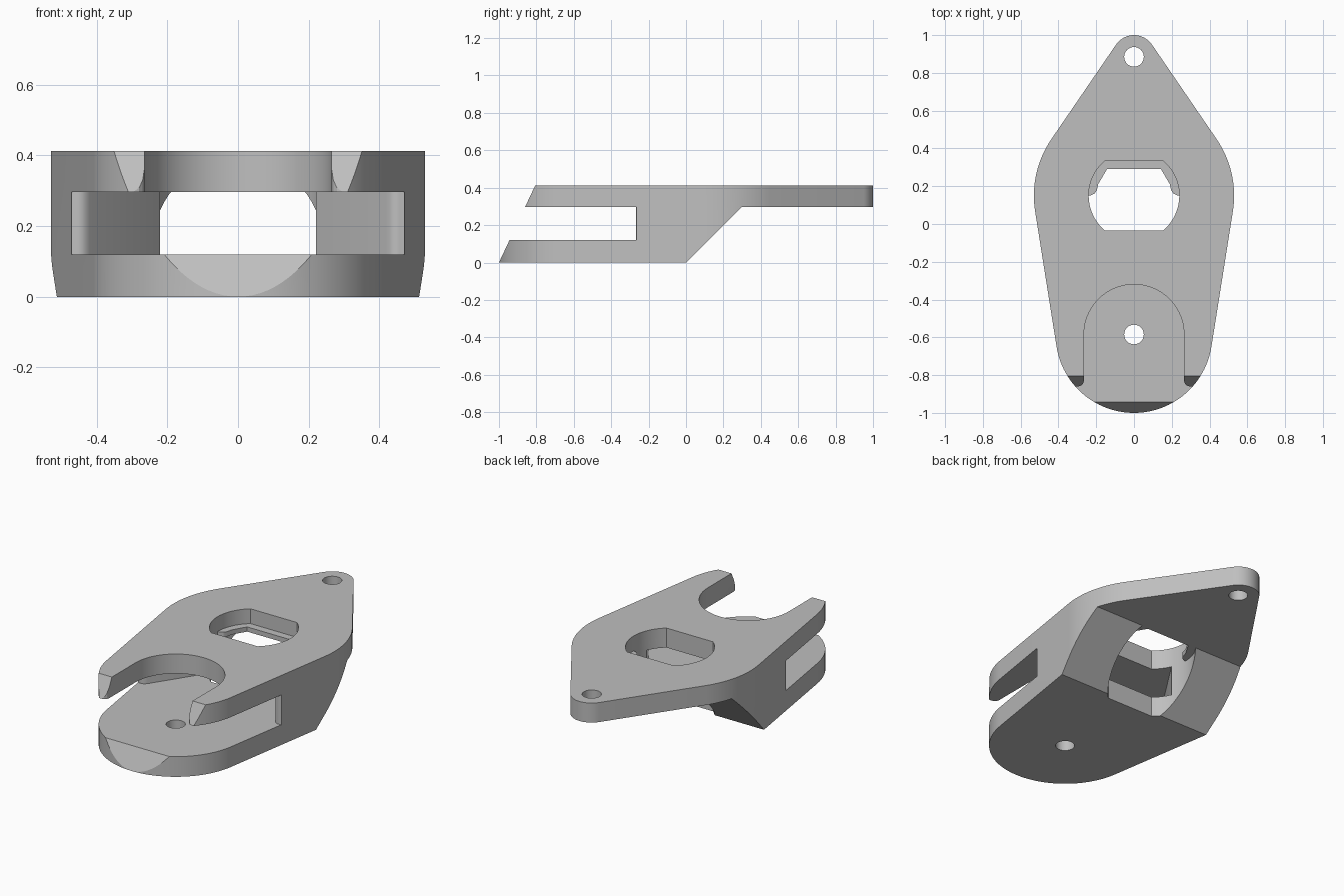
import bpy, bmesh, math
from mathutils import Vector

if "Cube" in bpy.data.objects:
    bpy.data.objects.remove(bpy.data.objects["Cube"])

MID, TOP, JAW = 0.297, 0.413, 0.12   # plate underside, full height, lower jaw height


def prism(name, pts, a, b, axis='z'):
    """Extrude a closed 2D profile from a to b, along z (xy profile) or x (yz profile)."""
    bm = bmesh.new()
    put = (lambda p, t: (p[0], p[1], t)) if axis == 'z' else (lambda p, t: (t, p[0], p[1]))
    low = [bm.verts.new(put(p, a)) for p in pts]
    high = [bm.verts.new(put(p, b)) for p in pts]
    n = len(pts)
    bm.faces.new(low[::-1])
    bm.faces.new(high)
    for i in range(n):
        j = (i + 1) % n
        bm.faces.new((low[i], low[j], high[j], high[i]))
    bmesh.ops.recalc_face_normals(bm, faces=bm.faces)
    me = bpy.data.meshes.new(name)
    bm.to_mesh(me)
    bm.free()
    ob = bpy.data.objects.new(name, me)
    bpy.context.collection.objects.link(ob)
    return ob


def arc(cy, r, a0, a1, n):
    """Arc about (0, cy), angles in radians."""
    return [(r * math.cos(a0 + (a1 - a0) * i / n), cy + r * math.sin(a0 + (a1 - a0) * i / n))
            for i in range(n + 1)]


def mirrored(right):
    """Close a right-hand half profile with its mirror image."""
    return right + [(-x, y) for x, y in reversed(right) if abs(x) > 1e-5]


def combine(ob, cutter, operation='DIFFERENCE'):
    mod = ob.modifiers.new(cutter.name, 'BOOLEAN')
    mod.operation, mod.solver, mod.object = operation, 'EXACT', cutter
    bpy.context.view_layer.objects.active = ob
    bpy.ops.object.modifier_apply(modifier=mod.name)
    bpy.data.objects.remove(cutter, do_unlink=True)


# Plan outline: three circles joined by their tangents
tip_y, tip_r = 0.885, 0.115
mid_y, mid_r = 0.15, 0.53
hinge_y, hinge_r = -0.585, 0.415
up = math.asin((mid_r - tip_r) / (tip_y - mid_y))
down = -math.asin((mid_r - hinge_r) / (mid_y - hinge_y))
half = (arc(hinge_y, hinge_r, -math.pi / 2, down, 28)
        + arc(mid_y, mid_r, down, up, 16)
        + arc(tip_y, tip_r, up, math.pi / 2, 12))
half[0], half[-1] = (0, hinge_y - hinge_r), (0, tip_y + tip_r)
link = prism("link_body", mirrored(half), 0, TOP)

# Side profile: slanted nose, sloped underside, thin rear plate
side = [(-1, 0), (0, 0), (MID, MID), (1.1, MID), (1.1, 0.6), (-0.718, 0.6)]
combine(link, prism("side_profile", side, -0.7, 0.7, 'x'), 'INTERSECT')

# Slot between the jaws, tapering back into the centre hole
slot = mirrored([(0.7, -1.2), (0.7, -0.264), (0.47, -0.264), (0.457, -0.268), (0.445, -0.268),
                 (0.432, -0.262), (0.42, -0.25), (0.2, 0.087)])
combine(link, prism("slot_cutter", slot, JAW, MID))

# U-shaped mouth in the upper jaw, with rounded prong ends
mouth = [(0.45, -1.2), (0.33, -0.862), (0.295, -0.86), (0.28, -0.855), (0.27, -0.845), (0.265, -0.83)]
mouth += arc(hinge_y, 0.265, 0, math.pi / 2, 20)[:-1] + [(0, hinge_y + 0.265)]
combine(link, prism("mouth_cutter", mirrored(mouth), 0.2, 0.6))

# Centre hole: a circle with two flats, and a thin ledge around its rear half
flat = math.asin(0.185 / 0.24)
full = mirrored(arc(mid_y, 0.24, -flat, flat, 20))
ledge = mirrored(arc(mid_y, 0.24, -flat, 0, 10)
                 + [(0.225, 0.153), (0.208, 0.162), (0.196, 0.18), (0.19, 0.21), (0.143, 0.29)])
combine(link, prism("hole_below", full, -0.2, MID))
combine(link, prism("hole_above", full, 0.325, 0.6))
combine(link, prism("hole_ledge", ledge, 0.2, 0.4))

# Pin holes
for name, y, z0, z1 in (("hinge_pin", hinge_y, -0.2, 0.2), ("tip_pin", tip_y, 0.2, 0.6)):
    combine(link, prism(name, arc(y, 0.052, 0, 2 * math.pi, 32)[:-1], z0, z1))

# Finish
grey = bpy.data.materials.new("plain_grey")
grey.diffuse_color = (0.52, 0.52, 0.52, 1)
grey.use_nodes = True
grey.node_tree.nodes["Principled BSDF"].inputs["Base Color"].default_value = grey.diffuse_color
link.data.materials.clear()
link.data.materials.append(grey)
for p in link.data.polygons:
    p.material_index = 0
bpy.ops.object.select_all(action='DESELECT')
link.select_set(True)
bpy.context.view_layer.objects.active = link
bpy.ops.object.shade_smooth_by_angle(angle=math.radians(25))
